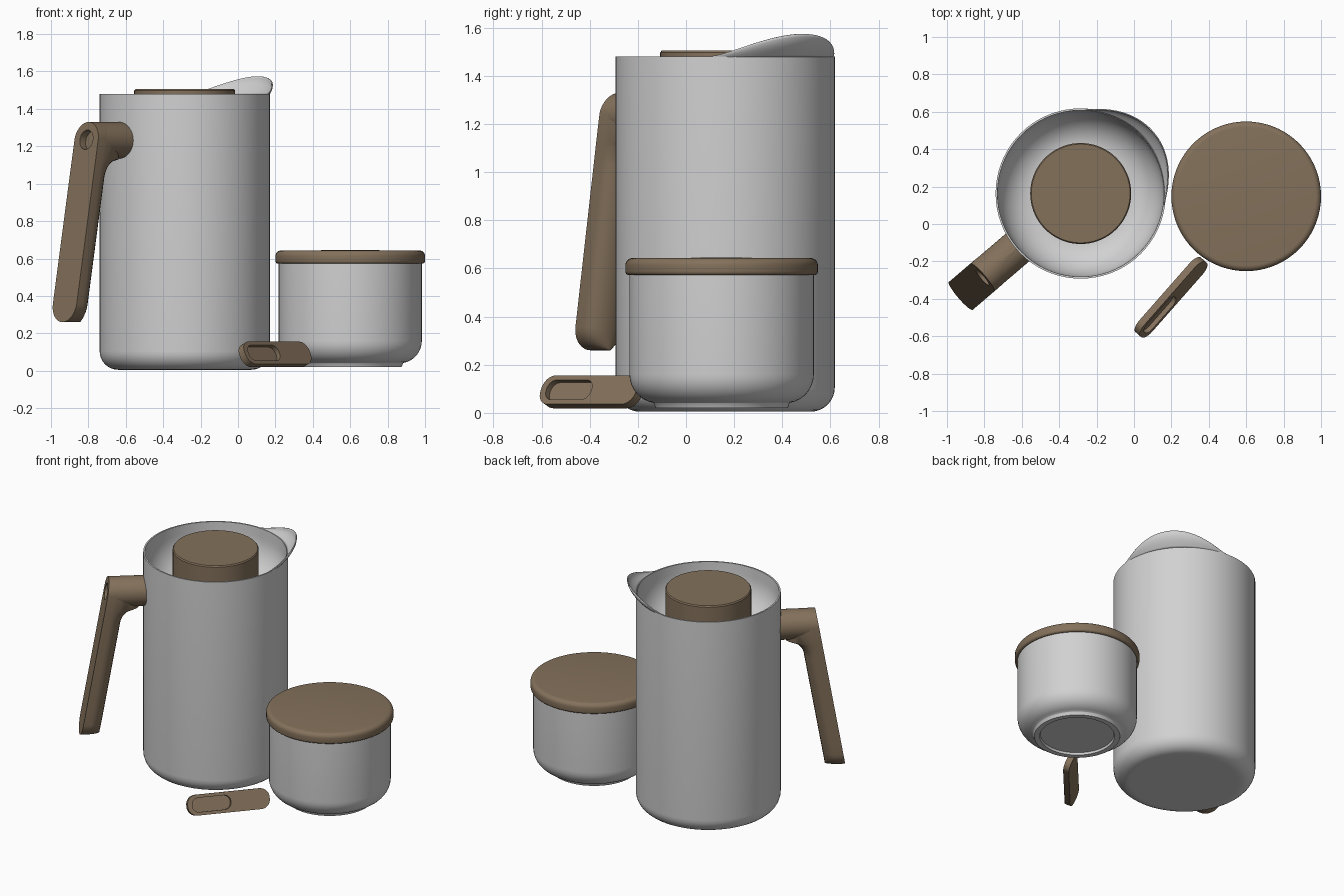
import bpy, bmesh, math
from mathutils import Matrix, Vector

if "Cube" in bpy.data.objects:
    bpy.data.objects.remove(bpy.data.objects["Cube"])


def material(name, rgb):
    m = bpy.data.materials.new(name)
    m.diffuse_color = (*rgb, 1)
    m.use_nodes = True
    m.node_tree.nodes["Principled BSDF"].inputs["Base Color"].default_value = m.diffuse_color
    return m


STEEL = material("light_grey_steel", (0.64, 0.64, 0.64))
WOOD = material("brown_wood", (0.23, 0.165, 0.105))
JUG = Vector((-0.285, 0.163, 0))
BOWL = Vector((0.60, 0.148, 0))


def finish(name, bm, mat, matrix=Matrix(), angle=35):
    bmesh.ops.remove_doubles(bm, verts=bm.verts, dist=1e-5)
    bmesh.ops.recalc_face_normals(bm, faces=bm.faces)
    bm.transform(matrix)
    me = bpy.data.meshes.new(name)
    bm.to_mesh(me)
    bm.free()
    ob = bpy.data.objects.new(name, me)
    bpy.context.collection.objects.link(ob)
    me.materials.append(mat)
    smooth(ob, angle)
    return ob


def smooth(ob, angle=35):
    bpy.ops.object.select_all(action='DESELECT')
    ob.select_set(True)
    bpy.context.view_layer.objects.active = ob
    bpy.ops.object.shade_smooth_by_angle(angle=math.radians(angle))


def arc(cx, cz, rx, rz, a0, a1, n=8):
    return [(cx + rx * math.cos(math.radians(a0 + (a1 - a0) * i / n)),
             cz + rz * math.sin(math.radians(a0 + (a1 - a0) * i / n))) for i in range(n + 1)]


def lathe(name, profile, mat, matrix, segs=72):
    bm = bmesh.new()
    rings = []
    for r, z in profile:
        if r < 1e-6:
            rings.append([bm.verts.new((0, 0, z))] * segs)
        else:
            rings.append([bm.verts.new((r * math.cos(2 * math.pi * i / segs),
                                        r * math.sin(2 * math.pi * i / segs), z)) for i in range(segs)])
    for a, b in zip(rings, rings[1:]):
        for i in range(segs):
            j = (i + 1) % segs
            bm.faces.new(list(dict.fromkeys((a[i], a[j], b[j], b[i]))))
    return finish(name, bm, mat, matrix)


def stadium(name, length, width, z0, z1, mat, matrix, corner=None):
    """Prism with rounded ends, lying along local x."""
    r = corner or width / 2
    pts = []
    for sx, sy, a in ((1, 1, 0), (-1, 1, 90), (-1, -1, 180), (1, -1, 270)):
        pts += arc(sx * (length / 2 - r), sy * (width / 2 - r), r, r, a, a + 90)
    bm = bmesh.new()
    lo = [bm.verts.new((x, y, z0)) for x, y in pts]
    hi = [bm.verts.new((x, y, z1)) for x, y in pts]
    bm.faces.new(lo)
    bm.faces.new(hi)
    for i in range(len(lo)):
        j = (i + 1) % len(lo)
        bm.faces.new((lo[i], lo[j], hi[j], hi[i]))
    return finish(name, bm, mat, matrix)


def cut(ob, cutter):
    mod = ob.modifiers.new("cut", 'BOOLEAN')
    mod.operation, mod.solver, mod.object = 'DIFFERENCE', 'EXACT', cutter
    cutter.hide_render = True
    bpy.context.view_layer.objects.active = ob
    bpy.ops.object.modifier_apply(modifier=mod.name)
    bpy.data.objects.remove(cutter)
    smooth(ob)


# Jug body with a funnel-shaped well at the top
jug_at = Matrix.Translation(JUG)
lathe("jug_body", [(0, 0.005), (0.34, 0.005)] + arc(0.355, 0.105, 0.1, 0.1, -90, 0)
      + [(0.455, 1.48), (0.445, 1.48)] + arc(0.25, 1.42, 0.193, 0.22, 0, -90, 12) + [(0, 1.2)],
      STEEL, jug_at)

# Stopper
lathe("stopper", [(0, 1.15), (0.27, 1.15), (0.27, 1.497), (0.264, 1.505), (0, 1.505)], WOOD, jug_at)

# Flared spout lip rising from the rim
bm = bmesh.new()
NA, NS = 32, 8
grid = []
for i in range(NA + 1):
    u = -1 + 2 * i / NA
    f = max(math.cos(u * math.pi / 2), 0) ** 1.4
    a = math.radians(39.5 + 47 * u)
    row = []
    for k in range(NS + 1):
        s = k / NS
        r = 0.45 + 0.058 * f * math.sin(s * math.pi / 2)
        row.append(bm.verts.new((r * math.cos(a), r * math.sin(a), 1.478 + (0.004 + 0.092 * f) * s)))
    grid.append(row)
for a, b in zip(grid, grid[1:]):
    for k in range(NS):
        bm.faces.new((a[k], b[k], b[k + 1], a[k + 1]))
spout = finish("jug_spout", bm, STEEL, jug_at)
mod = spout.modifiers.new("thickness", 'SOLIDIFY')
mod.thickness, mod.offset = 0.006, 0

# Handle grip: flat outside, rounded inside, flowing into the stub
handle_at = jug_at @ Matrix.Rotation(math.radians(220.5), 4, 'Z')
R, TOP, LOW = 0.098, 1.33, 0.26
heights = ([TOP - R + R * math.cos(math.radians(a)) for a in range(4, 91, 8)]
           + [1.13 - 0.012 * i for i in range(11)] + [0.8, 0.6, 0.45]
           + [LOW + R - R * math.sin(math.radians(a)) for a in range(0, 90, 8)])
bm = bmesh.new()
rings = []
for z in heights:
    e = max(0, R - min(TOP - z, z - LOW))
    w = math.sqrt(max(R * R - e * e, 1e-5))
    ro = 0.675 + 0.185 * (TOP - z) / (TOP - LOW)
    g = min(max(1.13 - z, 0), 0.1)
    d = 0.08 + 0.1 - math.sqrt(max(0.01 - (0.1 - g) ** 2, 0))
    pts = [(ro, w)] + [(ro - 0.045 - y, x) for x, y in arc(0, 0, w, d, 0, 180, 12)] + [(ro, -w)]
    rings.append([bm.verts.new((x, y, z)) for x, y in pts])
for a, b in zip(rings, rings[1:]):
    for i in range(len(a)):
        j = (i + 1) % len(a)
        bm.faces.new((a[i], a[j], b[j], b[i]))
bm.faces.new(rings[0])
bm.faces.new(rings[-1])
grip = finish("handle_grip", bm, WOOD, handle_at)

# Round recess in the top of the grip
tilt = Matrix.Translation((0.69, 0, 1.235)) @ Matrix.Rotation(math.radians(80), 4, 'Y')
cut(grip, lathe("recess_cutter", [(0, -0.04), (0.053, -0.04), (0.053, 0.08), (0, 0.08)],
                WOOD, handle_at @ tilt, 32))

# Handle stub joining the jug
lathe("handle_stub", [(0, 0.43), (0.097, 0.43), (0.097, 0.64), (0, 0.64)], WOOD,
      handle_at @ Matrix.Translation((0, 0, 1.232)) @ Matrix.Rotation(math.radians(90), 4, 'Y'), 40)

# Sugar bowl with foot ring
bowl_at = Matrix.Translation(BOWL)
lathe("sugar_bowl", [(0, 0.035), (0.235, 0.035), (0.24, 0.02), (0.275, 0.02), (0.282, 0.04)]
      + arc(0.263, 0.16, 0.12, 0.12, -80, 0) + [(0.383, 0.58), (0, 0.58)], STEEL, bowl_at)

# Bowl lid with rounded edge
lathe("bowl_lid", [(0, 0.572), (0.385, 0.572)] + arc(0.385, 0.587, 0.015, 0.015, -90, 0, 4)
      + arc(0.37, 0.613, 0.03, 0.03, 0, 90, 6) + [(0, 0.645)], WOOD, bowl_at)

# Scoop standing on its long edge, leaning back
along = Vector((0.66, 0.75, 0)).normalized()
flat = Vector((along.y, -along.x, 0))
t = math.radians(25)
normal = flat * math.cos(t) + Vector((0, 0, math.sin(t)))
up = normal.cross(along)
scoop_at = Matrix.Translation((0.198, -0.392, 0.0875)) @ Matrix((along, up, normal)).transposed().to_4x4()
scoop = stadium("scoop", 0.53, 0.132, -0.02, 0.02, WOOD, scoop_at, 0.06)
cut(scoop, stadium("scoop_cutter", 0.25, 0.09, -0.006, 0.06, WOOD,
                   scoop_at @ Matrix.Translation((-0.11, 0, 0)), 0.042))
